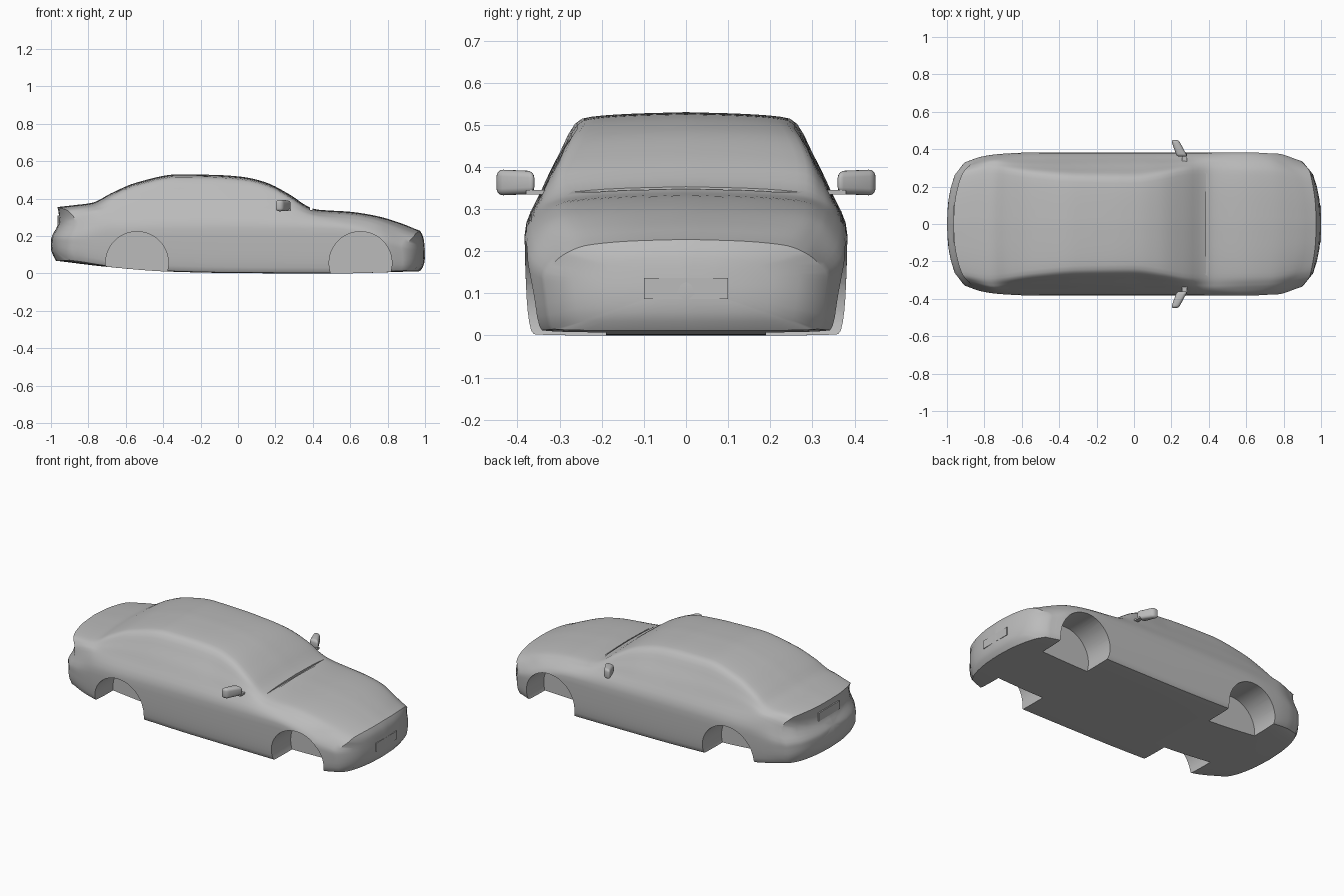
import bpy, bmesh, math
from mathutils import Vector

if "Cube" in bpy.data.objects:
    bpy.data.objects.remove(bpy.data.objects["Cube"])

paint = bpy.data.materials.new("grey_paint")
paint.use_nodes = True
paint.diffuse_color = (0.5, 0.5, 0.5, 1)
paint.node_tree.nodes["Principled BSDF"].inputs["Base Color"].default_value = (0.5, 0.5, 0.5, 1)


def curve(pts, x):
    """Smooth curve through (x, value) points that never overshoots."""
    n = len(pts)
    x = min(max(x, pts[0][0]), pts[-1][0])
    slope = [(b[1] - a[1]) / (b[0] - a[0]) for a, b in zip(pts, pts[1:])]
    i = max(k for k in range(n - 1) if pts[k][0] <= x)

    def tangent(k):
        if k == 0 or k == n - 1:
            return slope[min(k, n - 2)]
        a, b = slope[k - 1], slope[k]
        return 2 * a * b / (a + b) if a * b > 0 else 0
    h = pts[i + 1][0] - pts[i][0]
    t = (x - pts[i][0]) / h
    return ((1 + 2 * t) * (1 - t) ** 2 * pts[i][1] + t * (1 - t) ** 2 * h * tangent(i)
            + t * t * (3 - 2 * t) * pts[i + 1][1] + t * t * (t - 1) * h * tangent(i + 1))


# Body lines along the length
TOP = [(-1, .355), (-.9, .365), (-.79, .378), (-.68, .43), (-.54, .487), (-.32, .53), (-.12, .527),
       (.02, .517), (.14, .49), (.28, .42), (.37, .36), (.42, .342), (.6, .33), (.75, .307), (.9, .265), (1, .228)]
ROOF_Y = [(-1, .27), (-.79, .29), (-.54, .265), (-.3, .245), (0, .24), (.15, .26), (.3, .285), (.75, .28), (1, .24)]
SHOULDER_Y = [(-1, .315), (-.79, .34), (.5, .345), (.8, .335), (1, .3)]
SHOULDER_Z = [(-1, .3), (-.79, .335), (-.3, .345), (.25, .33), (.42, .305), (.75, .265), (1, .185)]
WIDTH = [(-1, .33), (-.9, .36), (-.75, .375), (-.5, .383), (.7, .383), (.85, .375), (1, .335)]
WIDE_Z = [(-1, .2), (-.7, .235), (.5, .24), (1, .14)]
BOTTOM = [(-1, .068), (-.7, .035), (-.37, .01), (0, .002), (.5, 0), (1, .012)]
# Rounding of the two ends, in plan and in side profile
BOW = [(0, 0), (.1, .005), (.2, .022), (.28, .05), (.33, .095), (.385, .15)]
NOSE = [(0, .035), (.05, .005), (.1, 0), (.19, .008), (.235, .03)]
TAIL = [(.065, .028), (.13, 0), (.18, 0), (.27, .04), (.31, .043), (.36, .033)]


def section(s, steps=4):
    """Half outline from bottom centre to top centre."""
    w, top, low = curve(WIDTH, s), curve(TOP, s), curve(BOTTOM, s)
    ry, sy, sz = curve(ROOF_Y, s), curve(SHOULDER_Y, s), curve(SHOULDER_Z, s)
    rz = top - .015
    pts = [(0, low), (w * .6, low), (w - .022, low + .003), (w - .005, low + .085), (w, curve(WIDE_Z, s)),
           (sy, sz), ((sy + ry) / 2 + .007, (sz + rz) / 2), (ry, rz), (ry * .55, top - .004), (0, top)]
    ys, zs = ([(i, p[k]) for i, p in enumerate(pts)] for k in (0, 1))
    count = (len(pts) - 1) * steps
    return [(curve(ys, i / steps), curve(zs, i / steps)) for i in range(count + 1)]


def place(s, y, z):
    fade = max(0, (abs(s) - .5) / .5) ** 2
    cut = fade * (curve(BOW, abs(y)) + curve(NOSE if s > 0 else TAIL, z))
    return Vector((s - math.copysign(cut, s), y, z))


def ring(s, k=1):
    half = section(s)
    mid = (half[0][1] + half[-1][1]) / 2
    loop = half + [(-y, z) for y, z in reversed(half[1:-1])]
    return [place(s, y * k, mid + (z - mid) * k) for y, z in loop]


def finish(obj, angle=35):
    obj.data.materials.clear()
    obj.data.materials.append(paint)
    bpy.ops.object.select_all(action="DESELECT")
    obj.select_set(True)
    bpy.context.view_layer.objects.active = obj
    for mod in list(obj.modifiers):
        bpy.ops.object.modifier_apply(modifier=mod.name)
    bpy.ops.object.shade_smooth_by_angle(angle=math.radians(angle))


def build(name, bm):
    bmesh.ops.recalc_face_normals(bm, faces=bm.faces)
    mesh = bpy.data.meshes.new(name)
    bm.to_mesh(mesh)
    bm.free()
    obj = bpy.data.objects.new(name, mesh)
    bpy.context.collection.objects.link(obj)
    return obj


def box(name, centre, size):
    bm = bmesh.new()
    bmesh.ops.create_cube(bm, size=1)
    for v in bm.verts:
        v.co = Vector(centre) + v.co * Vector(size)
    return build(name, bm)


# Body shell: lofted rings, with concentric rings closing both ends
caps = [.8, .6, .4, .2]
N = 70
rings = [ring(-1, k) for k in reversed(caps)]
rings += [ring(-1 + 2 * i / N) for i in range(N + 1)]
rings += [ring(1, k) for k in caps]
bm = bmesh.new()
rows = [[bm.verts.new(p) for p in r] for r in rings]
for a, b in zip(rows, rows[1:]):
    for i in range(len(a)):
        j = (i + 1) % len(a)
        bm.faces.new((a[i], a[j], b[j], b[i]))
for s, row in ((-1, rows[0]), (1, rows[-1])):
    tip = bm.verts.new(ring(s, 0)[0])
    for i in range(len(row)):
        bm.faces.new((row[i], row[(i + 1) % len(row)], tip))
body = build("body_shell", bm)

# Wheel wells and the cowl slot, cut from the shell
cutters = [box("cowl_cutter", (.392, 0, .35), (.012, .56, .02))]
for x in (-.54, .655):
    for side in (-1, 1):
        bpy.ops.mesh.primitive_cylinder_add(vertices=48, radius=.168, depth=.4,
                                            location=(x, side * .39, .056), rotation=(math.pi / 2, 0, 0))
        cutters.append(bpy.context.object)
        cutters[-1].name = "wheel_well_cutter"
for c in cutters:
    mod = body.modifiers.new("cut", "BOOLEAN")
    mod.object, mod.operation, mod.solver = c, "DIFFERENCE", "EXACT"
finish(body)
for c in cutters:
    bpy.data.objects.remove(c)

# Blank plates at both ends
finish(box("front_plate", (.995, 0, .111), (.008, .2, .05)))
rear = box("rear_plate", (-.96, 0, .285), (.008, .2, .05))
finish(rear)

# Door mirrors: a swept rounded head on a short arm
for side, label in ((1, "left"), (-1, "right")):
    head = box(label + "_mirror_head", (0, 0, 0), (.058, .09, .062))
    for v in head.data.vertices:
        out = v.co.y / .09 + .5
        v.co.z *= 1 - .12 * (1 - out)
        v.co.x = v.co.x * (1 - .3 * out) + .258 - .04 * out
        v.co.y = side * (.36 + out * .09)
        v.co.z += .363
    if side < 0:
        head.data.flip_normals()
    bevel = head.modifiers.new("round", "BEVEL")
    bevel.width, bevel.segments = .016, 4
    finish(head, 60)
    finish(box(label + "_mirror_arm", (.27, side * .35, .34), (.025, .06, .01)))
